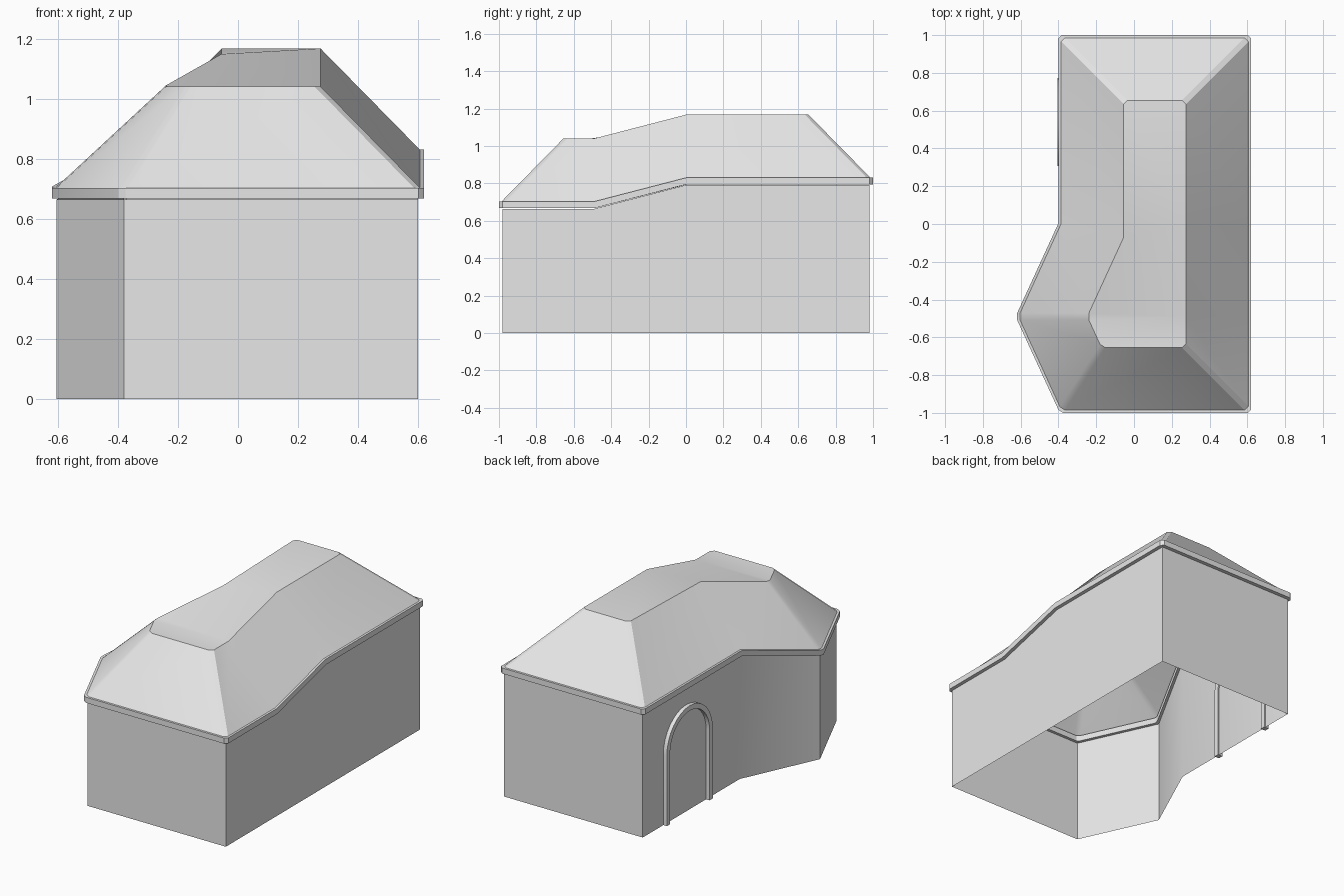
import bpy, math
from mathutils import Vector

cube = bpy.data.objects.get("Cube")
if cube:
    bpy.data.objects.remove(cube, do_unlink=True)

grey = bpy.data.materials.new("plain_grey")
grey.use_nodes = True
grey.diffuse_color = (0.8, 0.8, 0.8, 1)
grey.node_tree.nodes["Principled BSDF"].inputs["Base Color"].default_value = (0.8, 0.8, 0.8, 1)

# Footprint, counter-clockwise, with a bay on the -x side
PLAN = [Vector(p) for p in ((.6, .98), (-.38, .98), (-.38, 0), (-.605, -.49),
                            (-.38, -.98), (.6, -.98), (.6, -.49), (.6, 0))]
CORNERS = (0, 1, 3, 4, 5)


def make(name, verts, faces):
    mesh = bpy.data.meshes.new(name)
    mesh.from_pydata(verts, [], faces)
    mesh.materials.append(grey)
    mesh.shade_smooth()
    mesh.set_sharp_from_angle(angle=math.radians(28))
    obj = bpy.data.objects.new(name, mesh)
    bpy.context.collection.objects.link(obj)
    return obj


def offset(pts, d):
    """Mitred outward offset of a closed plan."""
    out = []
    for i, p in enumerate(pts):
        e1 = (p - pts[i - 1]).normalized()
        e2 = (pts[(i + 1) % len(pts)] - p).normalized()
        n1, n2 = Vector((e1.y, -e1.x)), Vector((e2.y, -e2.x))
        out.append(p + (n1 + n2) * d / (1 + n1.dot(n2)))
    return out


def chamfer(pts, size):
    """Cut the outer corners of a plan."""
    out = []
    for i, p in enumerate(pts):
        if i in CORNERS:
            nxt = pts[(i + 1) % len(pts)]
            out += [p + (pts[i - 1] - p).normalized() * size,
                    p + (nxt - p).normalized() * size]
        else:
            out.append(p)
    return out


def level(y):
    """Rise of the building from the low front to the high back."""
    return 0.127 * min(1, max(0, (y + .49) / .49))


def raised(pts, z):
    return [(p.x, p.y, z + level(p.y)) for p in pts]


def bands(count, pairs):
    """Quads joining ring a to ring b for each pair of rings."""
    return [(a * count + i, a * count + (i + 1) % count,
             b * count + (i + 1) % count, b * count + i)
            for a, b in pairs for i in range(count)]


# Walls, open underneath
make("walls", [(p.x, p.y, 0) for p in PLAN] + raised(PLAN, .664), bands(8, [(0, 1)]))

# Eave band around the wall top
outer = chamfer(offset(PLAN, .02), .018)
inner = chamfer(offset(PLAN, -.015), .012)
make("eave_band",
     raised(inner, .667) + raised(outer, .667) + raised(outer, .703) + raised(inner, .703),
     bands(13, [(1, 2), (2, 3), (3, 0), (0, 1)]))

# Hipped roof with a flat top that follows the rise
base = chamfer(offset(PLAN, .006), .02)
crown = chamfer(offset(PLAN, -.325), .02)
make("roof", raised(base, .703) + raised(crown, 1.04),
     bands(13, [(0, 1)]) + [tuple(i + 13 for i in f) for f in (
         (0, 1, 2, 3, 4, 12), (4, 5, 11, 12), (5, 6, 11), (6, 7, 8, 9, 10, 11))])


# Arched door surround on the -x wall
def arch_path(r, spring=.45, centre=.54, steps=16):
    arc = [(centre + r * math.cos(math.pi * k / steps),
            spring + r * math.sin(math.pi * k / steps)) for k in range(steps + 1)]
    return [(centre + r, 0)] + arc + [(centre - r, 0)]


out_path, in_path = arch_path(.232), arch_path(.2)
n = len(out_path)
rings = [[(x, y, z) for y, z in path] for path, x in (
    (out_path, -.405), (in_path, -.405), (in_path, -.372), (out_path, -.372))]
faces = [(a * n + i, b * n + i, b * n + i + 1, a * n + i + 1)
         for a, b in ((0, 1), (1, 2), (2, 3), (3, 0)) for i in range(n - 1)]
faces += [(3 * n, 2 * n, n, 0), (n - 1, 2 * n - 1, 3 * n - 1, 4 * n - 1)]
make("door_arch", sum(rings, []), faces)
